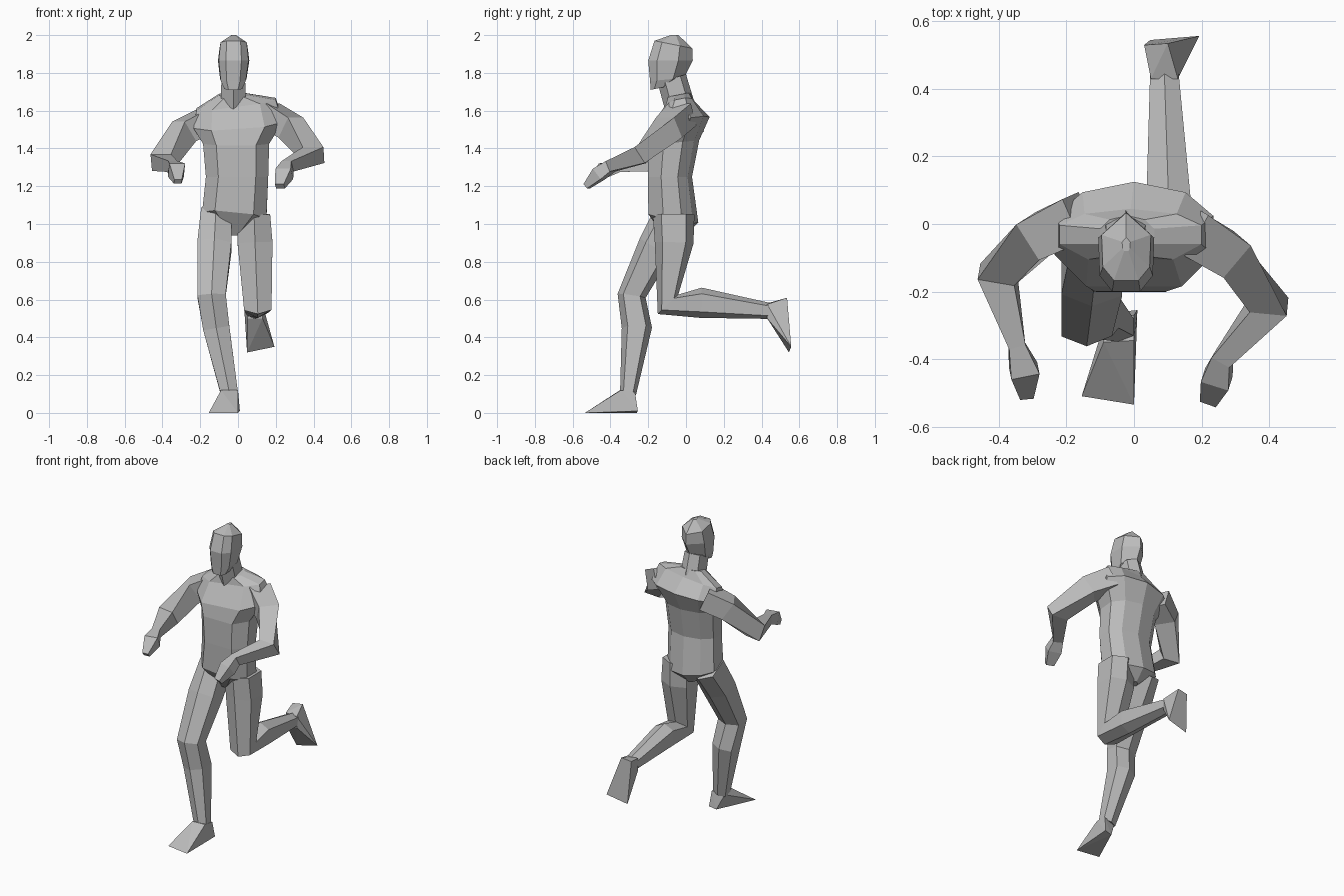
import bpy
import bmesh
from mathutils import Vector

default_cube = bpy.data.objects.get("Cube")
if default_cube:
    bpy.data.objects.remove(default_cube, do_unlink=True)

# One plain grey for the whole figure
grey = bpy.data.materials.new("plain_grey")
grey.use_nodes = True
grey_value = (0.5, 0.5, 0.5, 1)
grey.diffuse_color = grey_value
grey.node_tree.nodes["Principled BSDF"].inputs["Base Color"].default_value = grey_value


def finish(name, bm):
    """Turn a bmesh into a flat shaded object."""
    bmesh.ops.recalc_face_normals(bm, faces=bm.faces)
    mesh = bpy.data.meshes.new(name)
    bm.to_mesh(mesh)
    bm.free()
    mesh.materials.append(grey)
    part = bpy.data.objects.new(name, mesh)
    bpy.context.scene.collection.objects.link(part)
    return part


def skin(name, rings):
    """Bridge equal rings of points and cap both ends."""
    bm = bmesh.new()
    loops = [[bm.verts.new(point) for point in ring] for ring in rings]
    for lower, upper in zip(loops, loops[1:]):
        for i in range(len(lower)):
            j = (i + 1) % len(lower)
            bm.faces.new((lower[i], lower[j], upper[j], upper[i]))
    bm.faces.new(loops[0])
    bm.faces.new(loops[-1])
    return finish(name, bm)


def limb(name, sections, outline, reference):
    """Sweep an outline along joints; each section is x, y, z, width, depth."""
    centres = [Vector(section[:3]) for section in sections]
    steps = [(b - a).normalized() for a, b in zip(centres, centres[1:])]
    rings = []
    for i, (centre, section) in enumerate(zip(centres, sections)):
        before = steps[max(i - 1, 0)]
        after = steps[min(i, len(steps) - 1)]
        along = (before + after).normalized()
        across = (reference - along * reference.dot(along)).normalized()
        other = along.cross(across)
        width, depth = section[3:]
        rings.append([centre + across * width * u + other * depth * v
                      for u, v in outline])
    return skin(name, rings)


def stack(name, sections, outline):
    """Stack level outlines; sections are x, y, z, half width, half depth, pitch, roll."""
    rings = []
    for x, y, z, width, depth, pitch, roll in sections:
        rings.append([Vector((x + u * width, y + v * depth,
                              z + v * depth * pitch + u * width * roll))
                      for u, v in outline])
    return skin(name, rings)


def hull(name, points):
    """Wrap a convex shell around a few corner points."""
    bm = bmesh.new()
    for point in points:
        bm.verts.new(point)
    result = bmesh.ops.convex_hull(bm, input=bm.verts)
    unused = [v for v in result["geom_interior"] if isinstance(v, bmesh.types.BMVert)]
    bmesh.ops.delete(bm, geom=unused, context="VERTS")
    bmesh.ops.dissolve_limit(bm, angle_limit=0.02, verts=bm.verts, edges=bm.edges)
    return finish(name, bm)


def mirrored(half, middle=()):
    """Complete a half outline, running from front to back, with its reflection."""
    return list(half) + list(middle) + [(-u, v) for u, v in reversed(half)]


# Cross-sections
body_outline = mirrored([(.6, -1), (1, -.4), (1, .35), (.65, .8)], [(0, 1)])
head_outline = mirrored([(.5, -1), (.95, -.6), (1, .35)], [(0, 1)])
neck_outline = mirrored([(.9, -.5), (.8, .6)], [(0, 1)]) + [(0, -1)]
leg_outline = [(-.5, -.3), (0, -.5), (.5, -.3), (.5, .3), (0, .5), (-.5, .3)]
arm_outline = [(-.5, -.5), (.5, -.5), (.5, .5), (-.5, .5)]
sideways = Vector((1, 0, 0))
upward = Vector((0, 0, 1))

# Torso from crotch to the base of the neck
stack("torso", [
    (-.02, -.06, .94, .03, .06, 0, 0),
    (-.02, -.067, 1.035, .17, .132, -.2, -.1),
    (-.005, -.085, 1.25, .165, .117, 0, 0),
    (-.01, -.065, 1.43, .175, .135, .1, 0),
    (0, -.03, 1.535, .235, .155, .2, .07),
    (-.01, -.03, 1.635, .21, .075, .2, .13),
    (-.02, -.035, 1.685, .08, .06, .2, 0),
], body_outline)

# Neck and head
stack("neck", [
    (-.025, -.035, 1.63, .075, .075, .4, 0),
    (-.025, -.075, 1.77, .07, .075, .3, 0),
], neck_outline)
stack("head", [
    (-.025, -.14, 1.72, .05, .047, .2, 0),
    (-.025, -.1, 1.765, .07, .09, .1, 0),
    (-.023, -.082, 1.865, .083, .118, 0, 0),
    (-.023, -.067, 1.95, .073, .1, -.2, 0),
    (-.023, -.06, 2, .012, .02, 0, 0),
], head_outline)

# Arms from shoulder through elbow and wrist to the fingertips
limb("left_arm", [
    (.16, -.02, 1.58, .13, .14),
    (.28, -.09, 1.51, .125, .125),
    (.4, -.24, 1.365, .1, .11),
    (.262, -.4, 1.305, .06, .06),
    (.245, -.46, 1.265, .07, .085),
    (.222, -.525, 1.2, .03, .05),
], arm_outline, upward)
limb("right_arm", [
    (-.16, .02, 1.55, .13, .14),
    (-.285, -.035, 1.49, .125, .125),
    (-.405, -.15, 1.325, .1, .11),
    (-.347, -.36, 1.305, .06, .05),
    (-.325, -.435, 1.285, .08, .085),
    (-.318, -.51, 1.225, .03, .04),
], arm_outline, upward)

# Planted leg and trailing bent leg
limb("right_leg", [
    (-.115, -.06, 1.05, .16, .22),
    (-.125, -.16, .88, .18, .19),
    (-.14, -.288, .62, .15, .15),
    (-.115, -.26, .45, .14, .16),
    (-.045, -.307, .1, .09, .085),
], leg_outline, sideways)
limb("left_leg", [
    (.085, -.065, 1.05, .17, .22),
    (.09, -.063, .9, .185, .205),
    (.105, -.095, .575, .145, .15),
    (.102, .08, .583, .13, .16),
    (.09, .44, .54, .085, .085),
], leg_outline, sideways)

# Wedge shaped feet
hull("right_foot", [
    (-.09, -.35, .12), (0, -.345, .12), (0, -.27, .11), (-.085, -.285, .1),
    (-.155, -.51, 0), (0, -.535, 0), (.01, -.255, .01), (-.04, -.26, 0),
])
hull("left_foot", [
    (.05, .43, .58), (.13, .43, .575), (.05, .43, .5), (.13, .43, .5),
    (.03, .53, .6), (.1, .535, .61), (.048, .545, .32), (.193, .557, .35),
])
